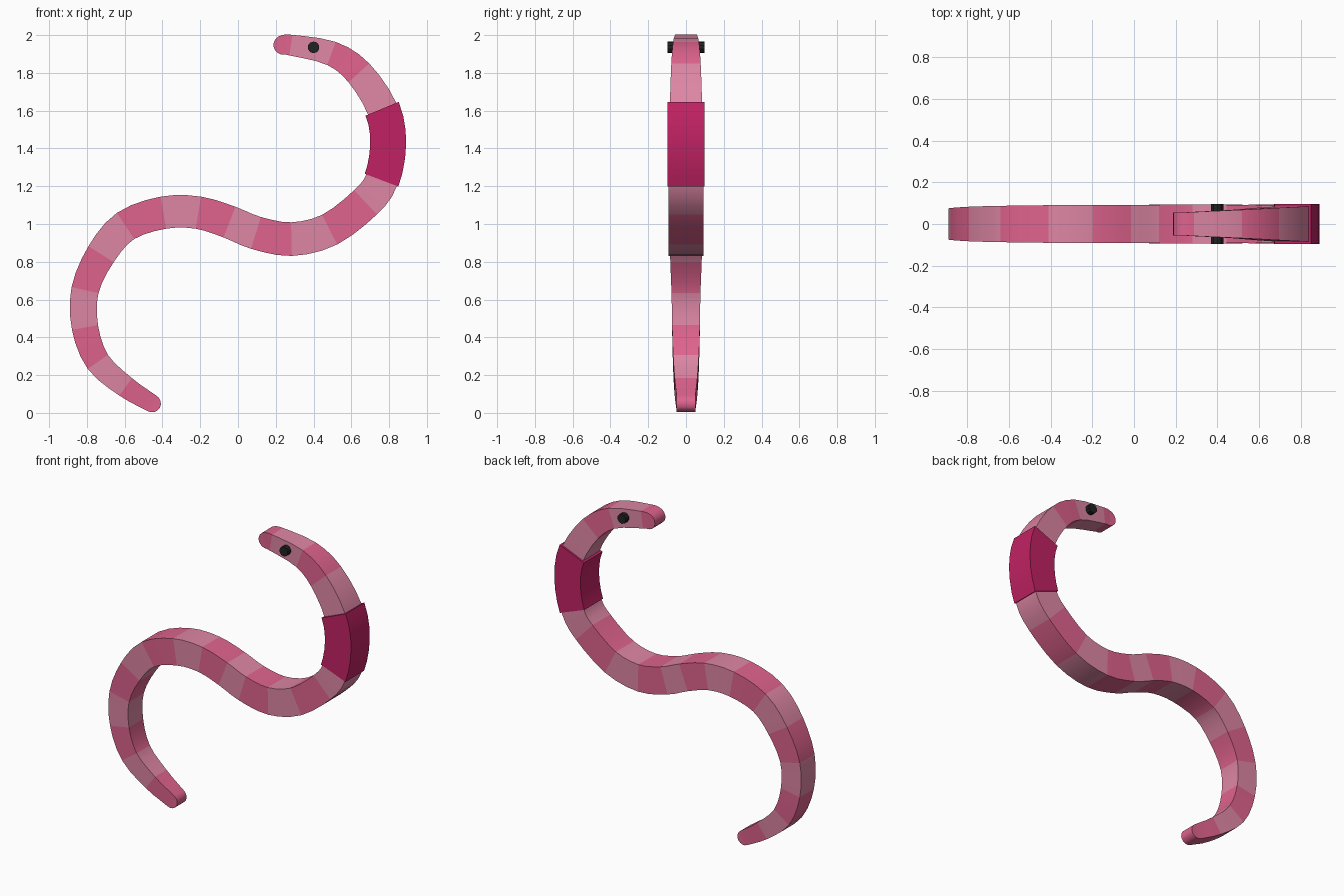
import bpy
import bmesh
import math
from mathutils import Vector, Matrix

if "Cube" in bpy.data.objects:
    bpy.data.objects.remove(bpy.data.objects["Cube"], do_unlink=True)


def make_material(name, red, green, blue):
    material = bpy.data.materials.new(name)
    material.use_nodes = True
    color = (red, green, blue, 1)
    material.diffuse_color = color
    shader = material.node_tree.nodes["Principled BSDF"]
    shader.inputs["Base Color"].default_value = color
    shader.inputs["Roughness"].default_value = 0.7
    return material


pale_pink = make_material("pale_pink", 0.73, 0.24, 0.37)
rose_pink = make_material("rose_pink", 0.74, 0.125, 0.27)
dark_magenta = make_material("dark_magenta", 0.53, 0.016, 0.125)
eye_black = make_material("eye_black", 0.016, 0.016, 0.016)


def finish(name, mesh_data, materials):
    """Turn a bmesh into a smooth shaded object with sharp corners."""
    bmesh.ops.recalc_face_normals(mesh_data, faces=mesh_data.faces)
    mesh = bpy.data.meshes.new(name)
    mesh_data.to_mesh(mesh)
    mesh_data.free()
    for material in materials:
        mesh.materials.append(material)
    part = bpy.data.objects.new(name, mesh)
    bpy.context.collection.objects.link(part)
    bpy.ops.object.select_all(action="DESELECT")
    part.select_set(True)
    bpy.context.view_layer.objects.active = part
    bpy.ops.object.shade_smooth_by_angle()
    return part


def loft(name, rings, materials, pick):
    """Skin rectangular rings (centre, normal, half height, half depth)."""
    bm = bmesh.new()
    loops = []
    for centre, normal, height, depth in rings:
        side = Vector((0, depth, 0))
        top, low = centre + normal * height, centre - normal * height
        loops.append([bm.verts.new(p) for p in
                      (top - side, top + side, low + side, low - side)])
    for index, (a, b) in enumerate(zip(loops, loops[1:])):
        for k in range(4):
            j = (k + 1) % 4
            face = bm.faces.new((a[k], a[j], b[j], b[k]))
            face.material_index = pick(index)
    for loop, index in ((loops[0], 0), (loops[-1], len(loops) - 2)):
        bm.faces.new(loop).material_index = pick(index)
    return finish(name, bm, materials)


# Band boundaries from head to tail: x, z, half thickness
STATIONS = [Vector(s) for s in (
    (0.24, 1.948, 0.052), (0.28, 1.947, 0.055), (0.495, 1.903, 0.065),
    (0.64, 1.8, 0.074), (0.763, 1.61, 0.081), (0.795, 1.425, 0.085),
    (0.76, 1.232, 0.087), (0.675, 1.115, 0.088), (0.485, 0.97, 0.088),
    (0.283, 0.92, 0.089), (0.095, 0.953, 0.088), (-0.045, 1.01, 0.087),
    (-0.21, 1.06, 0.086), (-0.395, 1.06, 0.086), (-0.595, 0.99, 0.083),
    (-0.725, 0.84, 0.079), (-0.81, 0.65, 0.073), (-0.81, 0.452, 0.07),
    (-0.742, 0.27, 0.065), (-0.595, 0.138, 0.057), (-0.455, 0.05, 0.047))]
STEPS = 3
DEPTH_RATIO = 1.05


def spline(p, q, r, s, t):
    return (q * 2 + (r - p) * t + (p * 2 - q * 5 + r * 4 - s) * t ** 2
            + (q * 3 - p - r * 3 + s) * t ** 3) / 2


# Smooth centreline through the stations
padded = ([STATIONS[0] * 2 - STATIONS[1]] + STATIONS
          + [STATIONS[-1] * 2 - STATIONS[-2]])
samples = [spline(*padded[i:i + 4], step / STEPS)
           for i in range(len(STATIONS) - 1) for step in range(STEPS)]
samples.append(STATIONS[-1])

rings, tangents = [], []
for i, sample in enumerate(samples):
    ahead = samples[min(i + 1, len(samples) - 1)]
    behind = samples[max(i - 1, 0)]
    tangent = Vector((ahead.x - behind.x, 0, ahead.y - behind.y)).normalized()
    tangents.append(tangent)
    normal = Vector((-tangent.z, 0, tangent.x))
    rings.append((Vector((sample.x, 0, sample.y)), normal,
                  sample.z, sample.z * DEPTH_RATIO))


def round_end(ring, outward):
    """Half-round tip continuing one end of the body."""
    centre, normal, height, depth = ring
    return [(centre + outward * height * math.sin(math.radians(a)), normal,
             height * math.cos(math.radians(a)), depth)
            for a in (22, 45, 67, 86)]


# Body with alternating bands
head_tip = round_end(rings[0], -tangents[0])[::-1]
tail_tip = round_end(rings[-1], tangents[-1])
last_band = len(STATIONS) - 2


def band_color(index):
    band = (index - len(head_tip)) // STEPS
    band = min(max(band, 0), last_band)
    # The order flips underneath the saddle
    return int((band % 2 == 1) != (band < 5))


loft("worm_body", head_tip + rings + tail_tip,
     [pale_pink, rose_pink], band_color)

# Saddle sleeve around the body
sleeve = [(centre, normal, 0.095, 0.097)
          for centre, normal, _, _ in rings[4 * STEPS:6 * STEPS + 1]]
loft("saddle_sleeve", sleeve, [dark_magenta], lambda index: 0)

# Eyes on both flat sides of the head
for name, side in (("front_eye", -1), ("back_eye", 1)):
    bm = bmesh.new()
    placing = (Matrix.Translation((0.4, side * 0.072, 1.935))
               @ Matrix.Rotation(math.pi / 2, 4, "X"))
    bmesh.ops.create_cone(bm, cap_ends=True, segments=10, radius1=0.031,
                          radius2=0.031, depth=0.05, matrix=placing)
    finish(name, bm, [eye_black])
